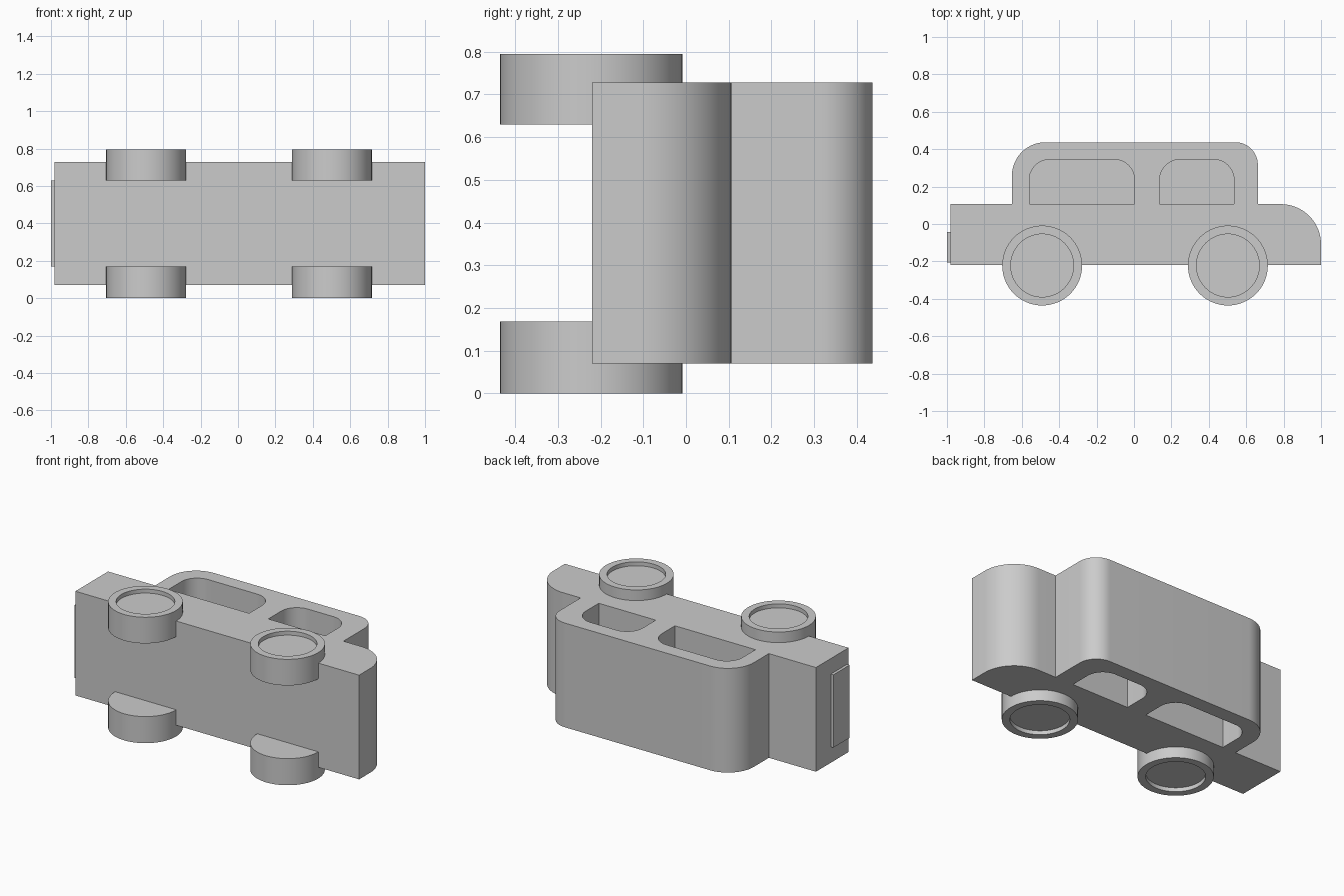
import bpy, bmesh, math

cube = bpy.data.objects.get("Cube")
if cube:
    bpy.data.objects.remove(cube, do_unlink=True)

grey = bpy.data.materials.new("plain grey")
grey.use_nodes = True
grey.diffuse_color = (0.6, 0.6, 0.6, 1)
grey.node_tree.nodes["Principled BSDF"].inputs["Base Color"].default_value = grey.diffuse_color


def arc(cx, cy, r, start, end, steps=20):
    """Points along an arc, angles in degrees."""
    angles = [math.radians(start + (end - start) * i / steps) for i in range(steps + 1)]
    return [(cx + r * math.cos(a), cy + r * math.sin(a)) for a in angles]


def finish(name, bm):
    bmesh.ops.recalc_face_normals(bm, faces=bm.faces)
    mesh = bpy.data.meshes.new(name)
    bm.to_mesh(mesh)
    bm.free()
    mesh.materials.append(grey)
    obj = bpy.data.objects.new(name, mesh)
    bpy.context.collection.objects.link(obj)
    return obj


def extrude_profile(name, points, z0, z1):
    bm = bmesh.new()
    face = bm.faces.new([bm.verts.new((x, y, z0)) for x, y in points])
    top = bmesh.ops.extrude_face_region(bm, geom=[face])["geom"]
    bmesh.ops.translate(bm, vec=(0, 0, z1 - z0),
                        verts=[v for v in top if isinstance(v, bmesh.types.BMVert)])
    return finish(name, bm)


def smooth(obj):
    bpy.ops.object.select_all(action="DESELECT")
    obj.select_set(True)
    bpy.context.view_layer.objects.active = obj
    bpy.ops.object.shade_smooth_by_angle(angle=math.radians(30))


# Body: side silhouette with rounded bonnet and cabin
LOW, HIGH = 0.07, 0.728
floor_y, sill = -0.22, 0.106
outline = [(-0.982, floor_y), (1, floor_y)]
outline += arc(0.785, sill - 0.215, 0.215, 0, 90)
outline += [(0.662, sill)]
outline += arc(0.542, 0.317, 0.12, 0, 90)
outline += arc(-0.473, 0.257, 0.18, 90, 180)
outline += [(-0.653, sill), (-0.982, sill)]
body = extrude_profile("car_body", outline, LOW, HIGH)

# Windows: deep pockets with rounded upper corners, cut from both sides
depth, radius, window_top = 0.26, 0.11, 0.345
cutters = []
for x0, x1 in ((-0.56, 0.003), (0.137, 0.535)):
    shape = [(x0, sill), (x1, sill)]
    shape += arc(x1 - radius, window_top - radius, radius, 0, 90)
    shape += arc(x0 + radius, window_top - radius, radius, 90, 180)
    for z0, z1 in ((LOW - 0.1, LOW + depth), (HIGH - depth, HIGH + 0.1)):
        cutter = extrude_profile("window_cutter", shape, z0, z1)
        cutter.hide_render = True
        cut = body.modifiers.new("window", "BOOLEAN")
        cut.operation, cut.solver, cut.object = "DIFFERENCE", "EXACT", cutter
        cutters.append(cutter)
graph = bpy.context.evaluated_depsgraph_get()
cut_mesh = bpy.data.meshes.new_from_object(body.evaluated_get(graph))
body.modifiers.clear()
body.data = cut_mesh
for cutter in cutters:
    bpy.data.objects.remove(cutter, do_unlink=True)
smooth(body)


# Wheels: drums with a shallow recessed hub on the outer face
def wheel(name, x, outer_z, inner_z):
    inward = 1 if inner_z > outer_z else -1
    rings = ((0.168, outer_z + inward * 0.025), (0.168, outer_z),
             (0.2135, outer_z), (0.2135, inner_z))
    bm = bmesh.new()
    loops = [[bm.verts.new((px, py, z)) for px, py in arc(x, -0.222, r, 0, 360, 64)[:-1]]
             for r, z in rings]
    for a, b in zip(loops, loops[1:]):
        for i in range(len(a)):
            j = (i + 1) % len(a)
            bm.faces.new((a[i], a[j], b[j], b[i]))
    bm.faces.new(loops[0])
    bm.faces.new(loops[-1])
    smooth(finish(name, bm))


for end, x in (("rear", -0.491), ("front", 0.502)):
    wheel(end + "_lower_wheel", x, 0, 0.168)
    wheel(end + "_upper_wheel", x, 0.795, 0.63)

# Flat plate on the tail
extrude_profile("tail_plate", [(-1, -0.205), (-0.97, -0.205), (-0.97, -0.042), (-1, -0.042)],
                0.17, 0.63)
